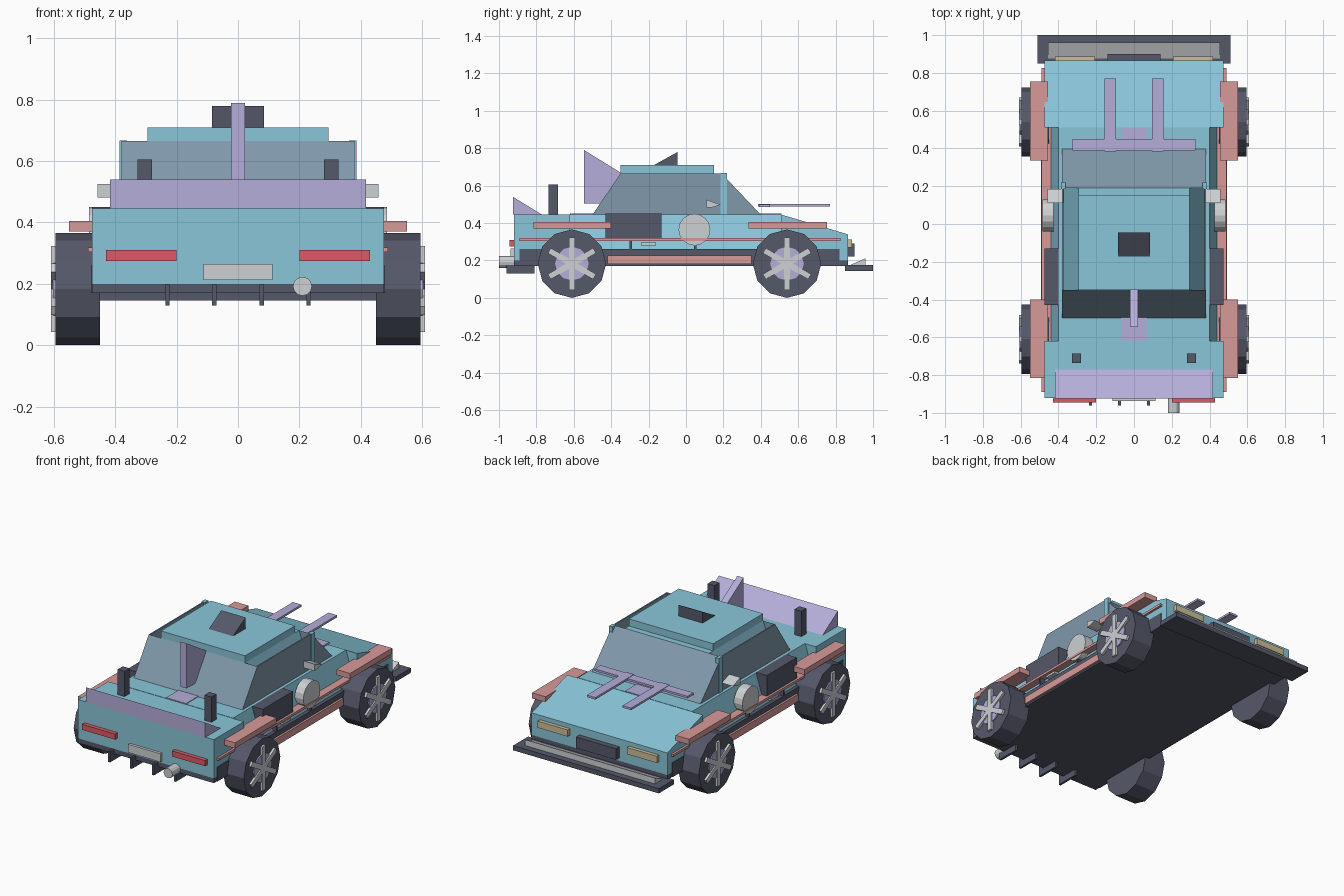
import bpy, bmesh, math
from mathutils import Matrix, Vector

if "Cube" in bpy.data.objects:
    bpy.data.objects.remove(bpy.data.objects["Cube"])


def material(name, hex_code):
    def lin(c):
        c /= 255
        return c / 12.92 if c <= 0.04045 else ((c + 0.055) / 1.055) ** 2.4
    m = bpy.data.materials.new(name)
    m.diffuse_color = [lin(int(hex_code[i:i + 2], 16)) for i in (0, 2, 4)] + [1]
    m.use_nodes = True
    m.node_tree.nodes["Principled BSDF"].inputs["Base Color"].default_value = m.diffuse_color
    return m


BLUE = material("sky_blue_paint", "8AC6DA")
LAVENDER = material("lavender_paint", "B5AEDA")
DARK = material("charcoal", "555869")
PINK = material("dusty_pink", "D99A9A")
RED = material("tail_red", "DD5A66")
LIGHT = material("light_grey", "CDD1D3")
TAN = material("lamp_tan", "CBBF98")
GLASS = material("blue_grey_glass", "8099AB")


def finish(name, bm, mat):
    bmesh.ops.recalc_face_normals(bm, faces=bm.faces)
    me = bpy.data.meshes.new(name)
    bm.to_mesh(me)
    bm.free()
    me.materials.append(mat)
    ob = bpy.data.objects.new(name, me)
    bpy.context.collection.objects.link(ob)
    return ob


def loft(name, mat, a, b):
    """Solid between two matching 3D outlines."""
    bm = bmesh.new()
    va = [bm.verts.new(p) for p in a]
    vb = [bm.verts.new(p) for p in b]
    bm.faces.new(va)
    bm.faces.new(vb[::-1])
    n = len(va)
    for i in range(n):
        j = (i + 1) % n
        bm.faces.new((va[i], va[j], vb[j], vb[i]))
    return finish(name, bm, mat)


def prism(name, mat, x0, x1, pts):
    """Side profile (y, z) extruded across x."""
    return loft(name, mat, [(x0, y, z) for y, z in pts], [(x1, y, z) for y, z in pts])


def box(name, mat, x0, x1, y0, y1, z0, z1):
    return prism(name, mat, x0, x1, [(y0, z0), (y1, z0), (y1, z1), (y0, z1)])


def cylinder(name, mat, center, r, depth, axis, sides):
    bm = bmesh.new()
    turn = Vector((0, 0, 1)).rotation_difference(Vector(axis)).to_matrix().to_4x4()
    bmesh.ops.create_cone(bm, cap_ends=True, segments=sides, radius1=r, radius2=r,
                          depth=depth, matrix=Matrix.Translation(center) @ turn)
    return finish(name, bm, mat)


# Body: tail box, sloped-side middle, wedge nose, floor
box("rear_body", BLUE, -0.475, 0.475, -0.92, -0.62, 0.20, 0.445)
mid = [(-0.475, 0.20), (0.475, 0.20), (0.40, 0.447), (-0.40, 0.447)]
loft("middle_body", BLUE, [(x, -0.62, z) for x, z in mid], [(x, 0.51, z) for x, z in mid])
prism("nose", BLUE, -0.475, 0.475, [(0.51, 0.20), (0.865, 0.20), (0.865, 0.34), (0.51, 0.445)])
box("floor_pan", DARK, -0.475, 0.475, -0.92, 0.865, 0.17, 0.20)

# Cabin: tapered shell, sloped window wedges, roof
loft("cabin_shell", BLUE,
     [(-0.375, -0.35, 0.445), (0.375, -0.35, 0.445), (0.375, 0.19, 0.445), (-0.375, 0.19, 0.445)],
     [(-0.295, -0.35, 0.665), (0.295, -0.35, 0.665), (0.295, 0.19, 0.665), (-0.295, 0.19, 0.665)])
prism("windshield", GLASS, -0.38, 0.38, [(0.19, 0.445), (0.40, 0.445), (0.19, 0.665)])
prism("rear_window", GLASS, -0.38, 0.38, [(-0.50, 0.445), (-0.35, 0.445), (-0.35, 0.665)])
box("roof", BLUE, -0.295, 0.295, -0.35, 0.15, 0.66, 0.71)
prism("roof_scoop", DARK, -0.085, 0.085, [(-0.175, 0.708), (-0.045, 0.708), (-0.045, 0.78)])

# Lavender trim: fin, spoiler, hood rack, deck plates
prism("rear_fin", LAVENDER, -0.022, 0.022,
      [(-0.545, 0.79), (-0.545, 0.505), (-0.45, 0.505), (-0.35, 0.65), (-0.35, 0.67)])
prism("tail_spoiler", LAVENDER, -0.417, 0.417, [(-0.925, 0.54), (-0.925, 0.445), (-0.77, 0.445)])
box("hood_cross_bar", LAVENDER, -0.325, 0.325, 0.39, 0.45, 0.487, 0.50)
box("rear_deck_plate", LAVENDER, -0.07, 0.07, -0.62, -0.48, 0.444, 0.451)
box("front_deck_plate", LAVENDER, -0.07, 0.07, 0.38, 0.51, 0.444, 0.451)

# Front bumper, grille, rear plate and exhaust
box("front_bumper", DARK, -0.51, 0.51, 0.85, 1.0, 0.145, 0.175)
prism("bumper_lip", LIGHT, -0.455, 0.455, [(0.875, 0.174), (0.96, 0.174), (0.96, 0.212)])
box("grille", DARK, -0.14, 0.14, 0.86, 0.90, 0.22, 0.29)
box("rear_plate", LIGHT, -0.113, 0.113, -0.937, -0.92, 0.213, 0.265)
cylinder("exhaust", LIGHT, (0.21, -0.95, 0.192), 0.031, 0.10, (0, 1, 0), 12)
for x in (-0.23, -0.077, 0.077, 0.23):
    box("diffuser_fin", DARK, x - 0.007, x + 0.007, -0.96, -0.81, 0.13, 0.198)

# Parts repeated on both sides
for s in (-1, 1):
    side = "right" if s > 0 else "left"

    def pair(name, mat, x0, x1, y0, y1, z0, z1):
        return box(side + "_" + name, mat, s * x0, s * x1, y0, y1, z0, z1)

    pair("side_window", GLASS, 0.372, 0.38, -0.35, 0.19, 0.445, 0.665)
    pair("window_pillar", BLUE, 0.362, 0.386, 0.185, 0.22, 0.445, 0.667)
    pair("hood_bar", LAVENDER, 0.095, 0.155, 0.385, 0.77, 0.489, 0.502)
    pair("deck_post", DARK, 0.28, 0.328, -0.735, -0.685, 0.44, 0.605)
    prism(side + "_mirror", LIGHT, s * 0.37, s * 0.458,
          [(0.11, 0.525), (0.11, 0.482), (0.135, 0.482), (0.185, 0.498)])
    pair("side_intake", DARK, 0.40, 0.475, -0.43, -0.13, 0.31, 0.45)
    cylinder(side + "_fuel_cap", LIGHT, (s * 0.455, 0.045, 0.365), 0.085, 0.06, (1, 0, 0), 16)
    pair("skirt", DARK, 0.43, 0.479, -0.89, 0.82, 0.17, 0.26)
    pair("side_stripe", PINK, 0.43, 0.489, -0.89, 0.825, 0.304, 0.319)
    pair("sill", PINK, 0.46, 0.492, -0.42, 0.35, 0.18, 0.226)
    pair("door_handle", LIGHT, 0.44, 0.482, -0.24, -0.16, 0.281, 0.295)
    for y in (-0.295, 0.05):
        pair("stripe_strut", DARK, 0.44, 0.48, y - 0.006, y + 0.006, 0.255, 0.305)
    pair("headlight", TAN, 0.207, 0.417, 0.855, 0.888, 0.27, 0.312)
    pair("tail_light", RED, 0.20, 0.43, -0.945, -0.915, 0.275, 0.31)
    for y0, y1 in ((-0.815, -0.40), (0.335, 0.755)):
        pair("fender_flare", PINK, 0.455, 0.55, y0, y1, 0.37, 0.405)

    # Wheels with a hub disc and three crossed spoke bars
    for y in (-0.61, 0.54):
        c = Vector((0, y, 0.183))
        cylinder(side + "_tyre", DARK, c + Vector((s * 0.523, 0, 0)), 0.183, 0.145, (1, 0, 0), 12)
        cylinder(side + "_hub", LAVENDER, c + Vector((s * 0.585, 0, 0)), 0.09, 0.035, (1, 0, 0), 12)
        for k in range(3):
            bar = box(side + "_spoke", LIGHT, s * 0.585, s * 0.61, -0.016, 0.016, -0.14, 0.14)
            bar.data.transform(Matrix.Translation(c) @ Matrix.Rotation(k * math.pi / 3, 4, 'X'))
